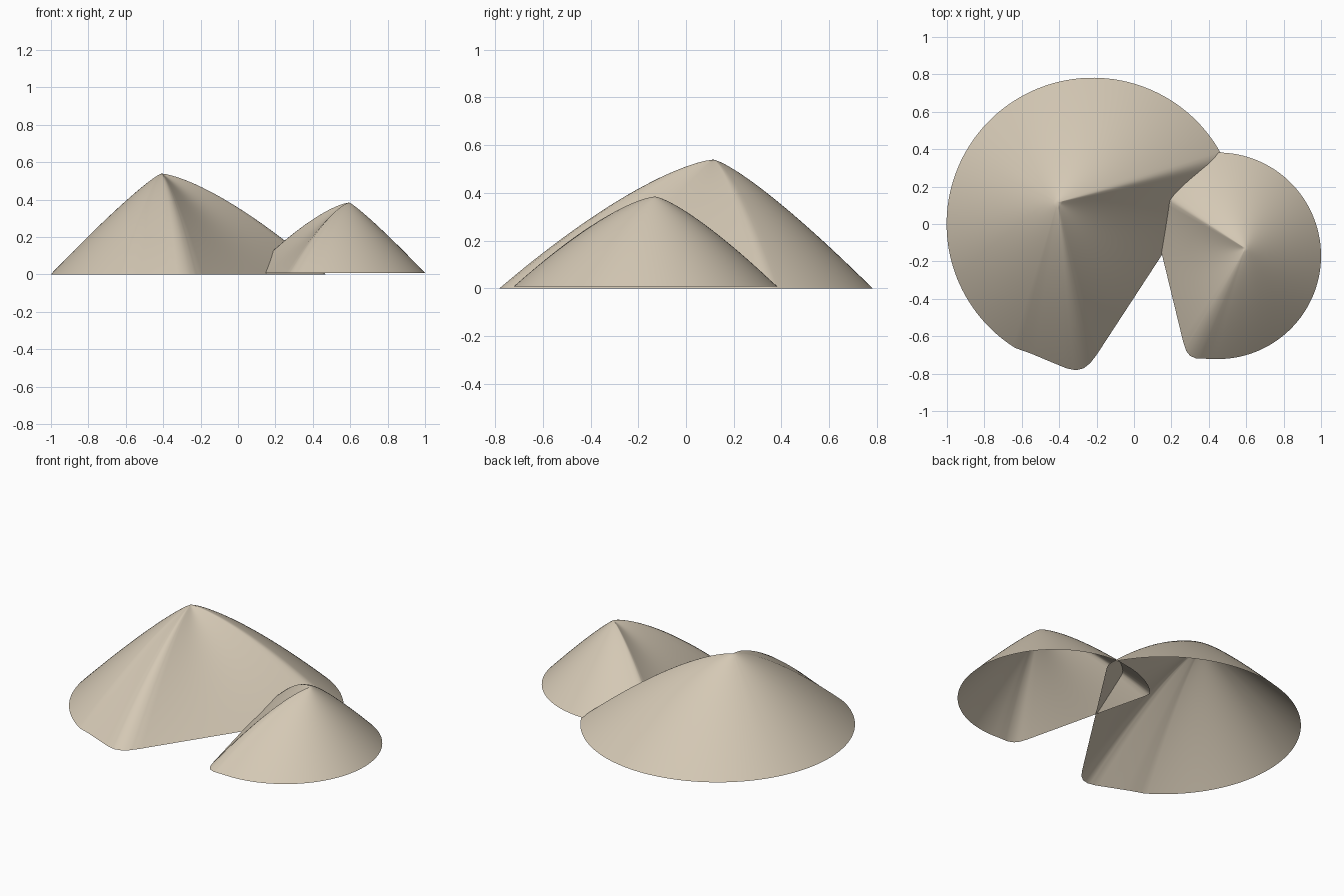
import bpy, bmesh, math
from mathutils import Vector

if "Cube" in bpy.data.objects:
    bpy.data.objects.remove(bpy.data.objects["Cube"])

mat = bpy.data.materials.new("sand canvas")
mat.diffuse_color = (0.66, 0.58, 0.46, 1)
mat.use_nodes = True
mat.node_tree.nodes["Principled BSDF"].inputs["Base Color"].default_value = mat.diffuse_color


def outline(centre, radius, a0, a1, corner_points):
    """Counter-clockwise arc closed by rounded corners and a straight front cut."""
    pts = []
    for i in range(81):
        a = math.radians(a0 + (a1 - a0) * i / 80)
        pts.append(Vector((centre[0] + radius * math.cos(a), centre[1] + radius * math.sin(a))))
    pts += [Vector(p) for p in corner_points]
    fine = []
    for p, q in zip(pts, pts[1:] + pts[:1]):
        n = max(1, round((q - p).length / 0.02))
        fine += [p.lerp(q, k / n) for k in range(n)]
    return fine


def canopy(name, apex, base, rim, rings=28):
    """Open shell swept from the apex to the rim; long ridges bulge more."""
    bm = bmesh.new()
    top = Vector(apex[:2])
    h = apex[2] - base
    tip = bm.verts.new(apex)
    rows = []
    for r in range(1, rings + 1):
        t = r / rings
        row = []
        for p in rim:
            power = min(1.42, max(1.1, 1.12 + 0.5 * ((p - top).length / h - 1.08)))
            q = top.lerp(p, t)
            row.append(bm.verts.new((q.x, q.y, base + h * (1 - t ** power))))
        rows.append(row)
    n = len(rim)
    for i in range(n):
        j = (i + 1) % n
        bm.faces.new((tip, rows[0][i], rows[0][j]))
        for a, b in zip(rows, rows[1:]):
            bm.faces.new((a[i], b[i], b[j], a[j]))
    for f in bm.faces:
        f.smooth = True
    me = bpy.data.meshes.new(name)
    bm.to_mesh(me)
    bm.free()
    me.materials.append(mat)
    ob = bpy.data.objects.new(name, me)
    bpy.context.collection.objects.link(ob)
    return ob


# Large canopy: circular rim, rounded front corner, straight cut, right corner
canopy("large_canopy", (-0.41, 0.115, 0.54), 0.0, outline(
    (-0.22, 0.0), 0.782, 29.5, 238,
    [(-0.55, -0.693), (-0.45, -0.735), (-0.36, -0.772), (-0.31, -0.782), (-0.27, -0.772),
     (-0.235, -0.745), (-0.20, -0.70), (0.45, 0.295), (0.468, 0.335), (0.47, 0.365)]))

# Small canopy: its cut-side corner tucks under the large one
canopy("small_canopy", (0.595, -0.13, 0.385), 0.008, outline(
    (0.448, -0.17), 0.552, -94, 125,
    [(0.085, 0.245), (0.062, 0.215), (0.065, 0.18), (0.15, -0.165), (0.263, -0.63),
     (0.28, -0.68), (0.30, -0.705), (0.335, -0.72)]))
